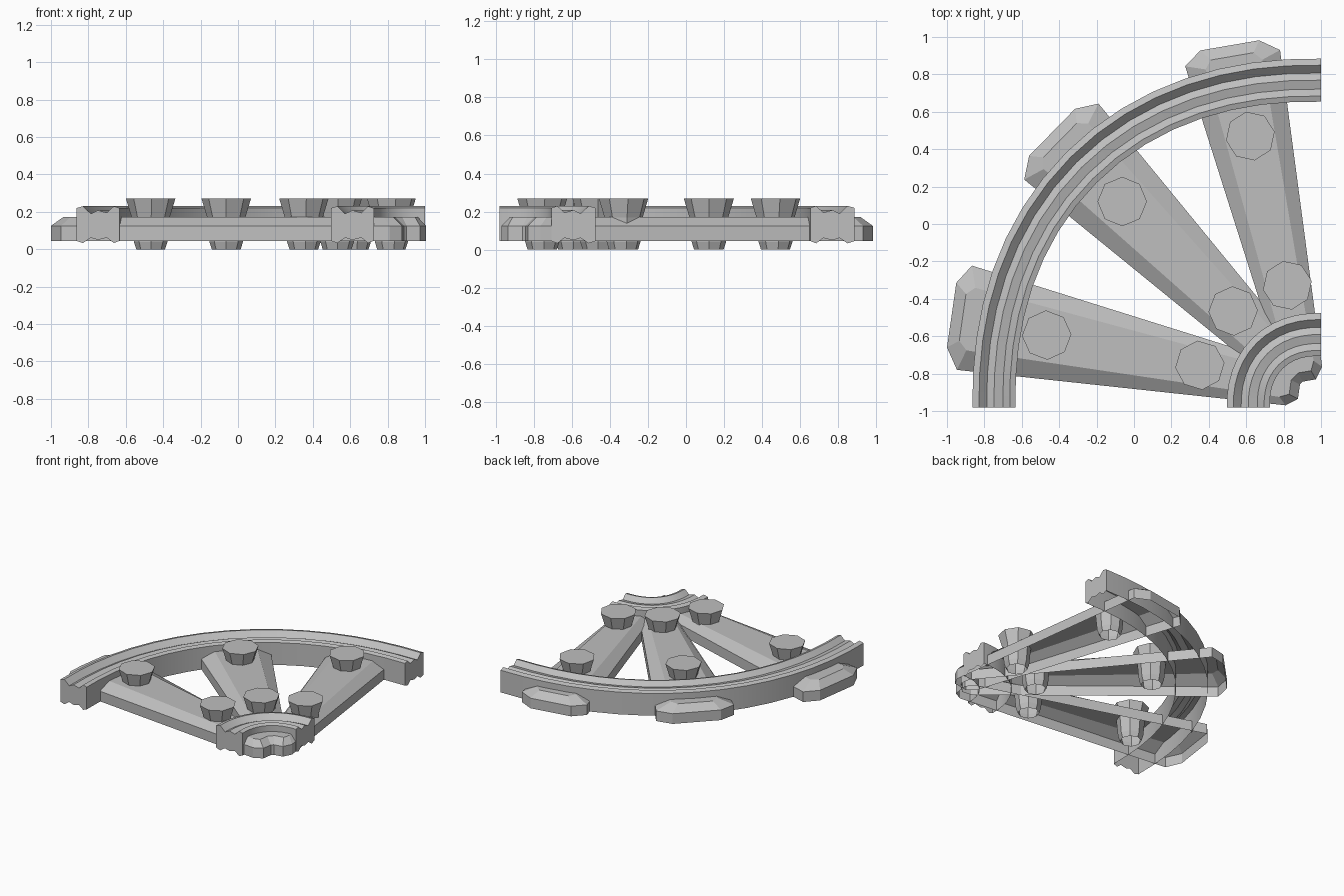
import bpy
import math
from mathutils import Vector

cube = bpy.data.objects.get("Cube")
if cube:
    bpy.data.objects.remove(cube, do_unlink=True)

grey = bpy.data.materials.new("stone_grey")
grey.use_nodes = True
GREY = (0.52, 0.52, 0.52, 1)
grey.diffuse_color = GREY
grey.node_tree.nodes["Principled BSDF"].inputs["Base Color"].default_value = GREY


def loft(name, rings, cap_start=False, skip=(), smooth=False):
    """Skin a list of equal-length rings, leaving out the skipped sides."""
    n = len(rings[0])
    verts = [p for ring in rings for p in ring]
    faces = []
    for k in range(len(rings) - 1):
        for i in range(n):
            if i not in skip:
                j = (i + 1) % n
                faces.append((k * n + i, k * n + j, (k + 1) * n + j, (k + 1) * n + i))
    if cap_start:
        faces.append(tuple(reversed(range(n))))
    faces.append(tuple(range((len(rings) - 1) * n, len(rings) * n)))
    mesh = bpy.data.meshes.new(name)
    mesh.from_pydata(verts, [], faces)
    mesh.materials.append(grey)
    obj = bpy.data.objects.new(name, mesh)
    bpy.context.collection.objects.link(obj)
    if smooth:
        bpy.ops.object.select_all(action='DESELECT')
        obj.select_set(True)
        bpy.context.view_layer.objects.active = obj
        bpy.ops.object.shade_smooth_by_angle(angle=math.radians(12))


# Curved rails: grooved section swept a slightly full quarter turn, open underneath
CX, CY = 1.0, -0.98
BULGE = 0.034
STEPS = [0, 0.035, 0.077, 0.115, 0.163, 0.2, 0.23]
TOP = [0.22, 0.23, 0.19, 0.208, 0.195, 0.23, 0.22]
BOTTOM = [0.045, 0.033, 0.062, 0.05, 0.062, 0.033, 0.045]
SECTION = list(zip(STEPS, TOP)) + list(zip(STEPS, BOTTOM))[::-1]
UNDERSIDE = range(len(STEPS), 2 * len(STEPS) - 1)


def rail(name, outer_radius, segments):
    rings = []
    for k in range(segments + 1):
        a = math.pi / 2 * (2 - k / segments)
        r = outer_radius * (1 + BULGE * abs(math.sin(2 * a)) ** 1.5)
        rings.append([(CX + (r - d) * math.cos(a),
                       CY + (r - d) * math.sin(a), z) for d, z in SECTION])
    loft(name, rings, cap_start=True, skip=UNDERSIDE, smooth=True)


rail("outer_rail", 1.864, 16)
rail("inner_rail", 0.504, 12)


# Tapered sleepers: chamfered shells with a slightly skewed outer end, open underneath
def sleeper(name, ox, oy, degrees, length, half, skew):
    a = math.radians(degrees)
    axis = Vector((math.cos(a), -math.sin(a), 0))
    side = Vector((math.sin(a), math.cos(a), 0))
    start = Vector((ox, oy, 0))

    def ring(points, z):
        outline = [(s, -w) for s, w in points] + [(s, w) for s, w in reversed(points)]
        return [start + axis * (s - w * skew) + side * w + Vector((0, 0, z))
                for s, w in outline]

    wide = [(0, half * 0.62), (0.07, half), (length - 0.06, 0.107), (length, 0.06)]
    crown = [(0.06, half * 0.45), (0.105, half * 0.6),
             (length - 0.1, 0.07), (length - 0.05, 0.045)]
    loft(name, [ring(wide, 0.045), ring(wide, 0.125), ring(crown, 0.172)])


sleeper("left_sleeper", -0.975, -0.487, 11.8, 1.9, 0.281, 0.063)
sleeper("middle_sleeper", -0.438, 0.49, 44.9, 1.89, 0.284, 0.01)
sleeper("back_sleeper", 0.512, 0.955, 77.4, 1.84, 0.257, -0.05)


# Eight-sided tapered spikes through the sleepers, hollow at the foot
def spike(name, x, y, turn):
    profile = [(0.077, 0), (0.09, 0.04), (0.102, 0.17), (0.132, 0.27)]
    rings = [[(x + r * math.cos(turn + i * math.pi / 4),
               y + r * math.sin(turn + i * math.pi / 4), z) for i in range(8)]
             for r, z in profile]
    loft(name, rings)


spike("left_outer_spike", -0.467, -0.594, 0.03)
spike("left_inner_spike", 0.352, -0.755, 0.1)
spike("middle_outer_spike", -0.063, 0.12, 0)
spike("middle_inner_spike", 0.53, -0.465, 0.03)
spike("back_outer_spike", 0.622, 0.47, 0.18)
spike("back_inner_spike", 0.82, -0.328, 0.18)
